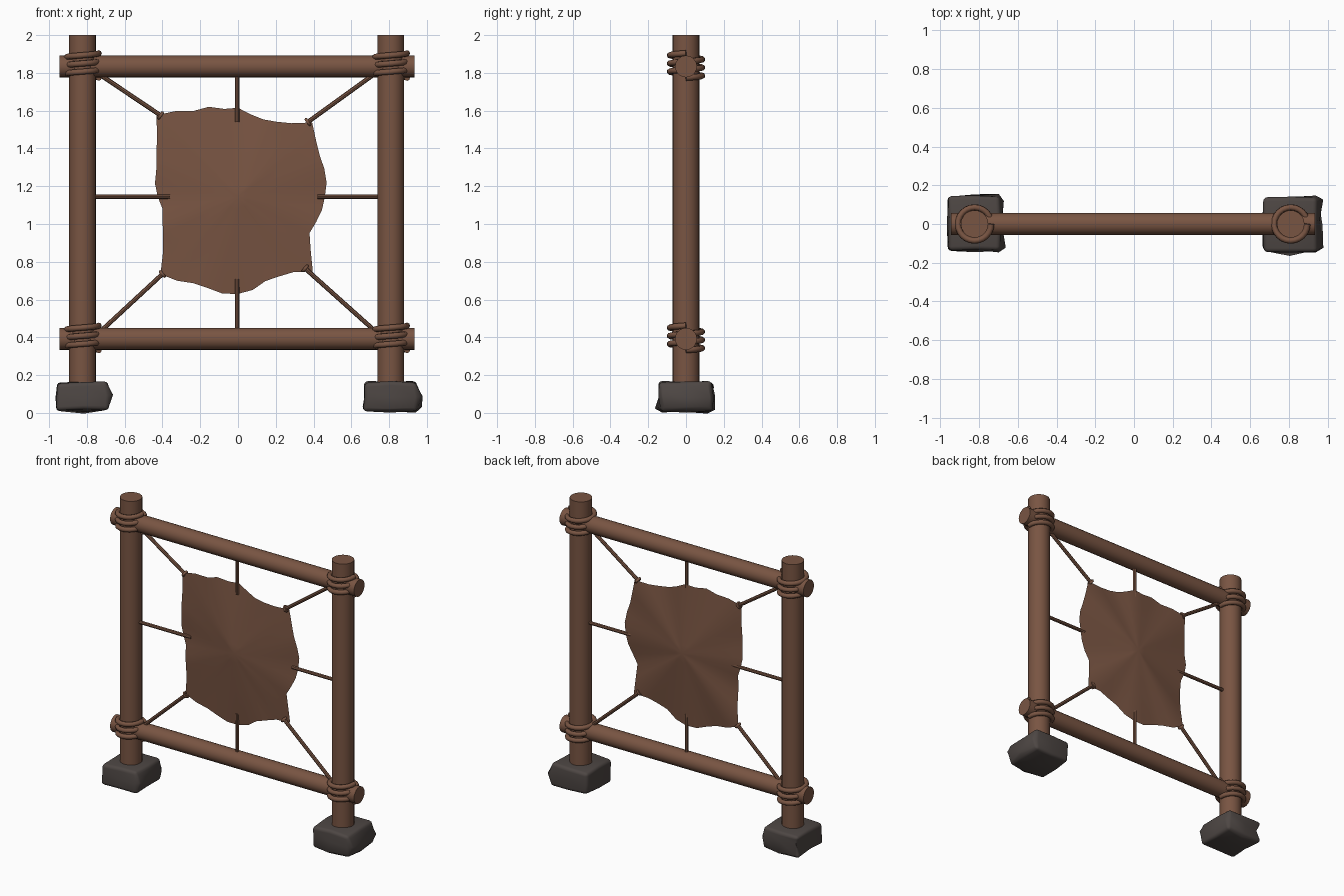
import bpy, bmesh, math, random
from mathutils import Vector

cube = bpy.data.objects.get("Cube")
if cube:
    bpy.data.objects.remove(cube, do_unlink=True)


def material(name, rgb):
    m = bpy.data.materials.new(name)
    m.use_nodes = True
    m.diffuse_color = (*rgb, 1)
    m.node_tree.nodes["Principled BSDF"].inputs["Base Color"].default_value = (*rgb, 1)
    return m


BROWN = material("brown wood and leather", (0.19, 0.09, 0.055))
STONE = material("dark stone", (0.075, 0.062, 0.057))


def finish(obj, name, mat, angle=40):
    obj.name = name
    obj.data.materials.append(mat)
    bpy.ops.object.select_all(action="DESELECT")
    obj.select_set(True)
    bpy.context.view_layer.objects.active = obj
    bpy.ops.object.shade_smooth_by_angle(angle=math.radians(angle))
    return obj


def rod(name, a, b, radius, sides=16):
    a, b = Vector(a), Vector(b)
    bpy.ops.mesh.primitive_cylinder_add(vertices=sides, radius=radius, depth=(b - a).length,
                                        location=(a + b) / 2)
    obj = bpy.context.object
    obj.rotation_euler = (b - a).to_track_quat("Z", "Y").to_euler()
    return finish(obj, name, BROWN)


def from_bmesh(name, bm, mat, angle=40):
    bmesh.ops.recalc_face_normals(bm, faces=bm.faces)
    mesh = bpy.data.meshes.new(name)
    bm.to_mesh(mesh)
    bm.free()
    obj = bpy.data.objects.new(name, mesh)
    bpy.context.collection.objects.link(obj)
    return finish(obj, name, mat, angle)


def lashing(name, x, z):
    # Three descending turns of cord around a joint
    curve = bpy.data.curves.new(name, "CURVE")
    curve.dimensions = "3D"
    curve.bevel_depth = 0.016
    curve.bevel_resolution = 2
    curve.use_fill_caps = True
    steps = 72
    spline = curve.splines.new("POLY")
    spline.points.add(steps)
    for i, p in enumerate(spline.points):
        t = i / steps
        a = -6 * math.pi * t
        p.co = (x + 0.086 * math.cos(a), 0.086 * math.sin(a), z + 0.07 - 0.13 * t, 1)
    obj = bpy.data.objects.new(name, curve)
    bpy.context.collection.objects.link(obj)
    bpy.ops.object.select_all(action="DESELECT")
    obj.select_set(True)
    bpy.context.view_layer.objects.active = obj
    bpy.ops.object.convert(target="MESH")
    finish(bpy.context.object, name, BROWN, 60)


def foot_stone(name, x, width, seed):
    # Slightly irregular rounded block
    random.seed(seed)
    bm = bmesh.new()
    bmesh.ops.create_cube(bm, size=1)
    bmesh.ops.subdivide_edges(bm, edges=bm.edges[:], cuts=1, use_grid_fill=True)
    for v in bm.verts:
        wobble = Vector(random.uniform(-1, 1) for _ in range(3)) * 0.008
        v.co = Vector((x + v.co.x * width, v.co.y * 0.28, 0.087 + v.co.z * 0.15)) + wobble
    edges = [e for e in bm.edges if e.calc_face_angle(0) > 0.8]
    bmesh.ops.bevel(bm, geom=edges, offset=0.022, segments=3, profile=0.5, affect="EDGES")
    from_bmesh(name, bm, STONE, 50)


# Frame: two posts on stones, two crossbars, lashed joints
POSTS = {"right": -0.823, "left": 0.809}
BARS = {"lower": 0.392, "upper": 1.834}
for side, x in POSTS.items():
    rod(side + "_post", (x, 0, 0.1), (x, 0, 2), 0.071, 20)
    foot_stone(side + "_foot_stone", x, 0.272 if x < 0 else 0.284, 3 if x < 0 else 8)
    for level, z in BARS.items():
        lashing(f"{level}_{side}_lashing", x, z)
for level, z in BARS.items():
    rod(level + "_crossbar", (-0.945, 0, z), (0.934, 0, z), 0.058, 20)

# Stretched hide: ragged outline in percent of a unit, counterclockwise from +x
OUTLINE = [46, 47.5, 48, 48.5, 51, 55.5, 48, 44.5, 43, 44,
           47, 47, 50, 51, 56, 61, 53, 48.5, 45.5, 44.5,
           42.5, 40.5, 42, 44.5, 49, 58, 55, 51.5, 51, 52,
           51.5, 50, 47, 47.5, 49.5, 56, 47.5, 42.5, 43.5, 45]
CENTRE_Z, RINGS, DEPTH = 1.145, 8, 0.045


def hide_point(k, t, side):
    a = math.tau * k / len(OUTLINE)
    r = OUTLINE[k] / 100 * t
    fold = 0.006 * t * t * math.cos(8 * a) + 0.003 * t * math.sin(5 * a)
    return (r * math.cos(a), side * DEPTH * (1 - t) + fold, CENTRE_Z + r * math.sin(a))


bm = bmesh.new()
n = len(OUTLINE)
rim = [bm.verts.new(hide_point(k, 1, 0)) for k in range(n)]
for side in (-1, 1):
    outer = rim
    for j in range(RINGS - 1, 0, -1):
        inner = [bm.verts.new(hide_point(k, j / RINGS, side)) for k in range(n)]
        for k in range(n):
            m = (k + 1) % n
            bm.faces.new((outer[k], outer[m], inner[m], inner[k]))
        outer = inner
    tip = bm.verts.new((0, side * DEPTH, CENTRE_Z))
    for k in range(n):
        bm.faces.new((outer[k], outer[(k + 1) % n], tip))
from_bmesh("stretched_hide", bm, BROWN, 60)

# Straight tension cords
CORD = 0.012
rod("top_cord", (-0.005, 0, 1.79), (-0.005, 0, 1.54), CORD, 8)
rod("bottom_cord", (-0.005, 0, 0.44), (-0.005, 0, 0.71), CORD, 8)
rod("right_cord", (-0.77, 0, CENTRE_Z), (-0.36, 0, CENTRE_Z), CORD, 8)
rod("left_cord", (0.76, 0, CENTRE_Z), (0.42, 0, CENTRE_Z), CORD, 8)

# Corner cords, each looped through the hide
CORNERS = {"upper_right": ((-0.73, 1.79), (-0.41, 1.575)),
           "upper_left": ((0.73, 1.8), (0.37, 1.54)),
           "lower_right": ((-0.735, 0.425), (-0.4, 0.735)),
           "lower_left": ((0.735, 0.425), (0.355, 0.765))}
for name, ((x0, z0), (x1, z1)) in CORNERS.items():
    rod(name + "_cord", (x0, 0, z0), (x1, 0, z1), CORD, 8)
    direction = Vector((x1 - x0, 0, z1 - z0))
    bpy.ops.mesh.primitive_torus_add(major_radius=0.016, minor_radius=0.009, major_segments=12,
                                     minor_segments=6, location=(x1, 0, z1))
    loop = bpy.context.object
    loop.rotation_euler = direction.to_track_quat("Z", "Y").to_euler()
    finish(loop, name + "_cord_loop", BROWN, 60)
